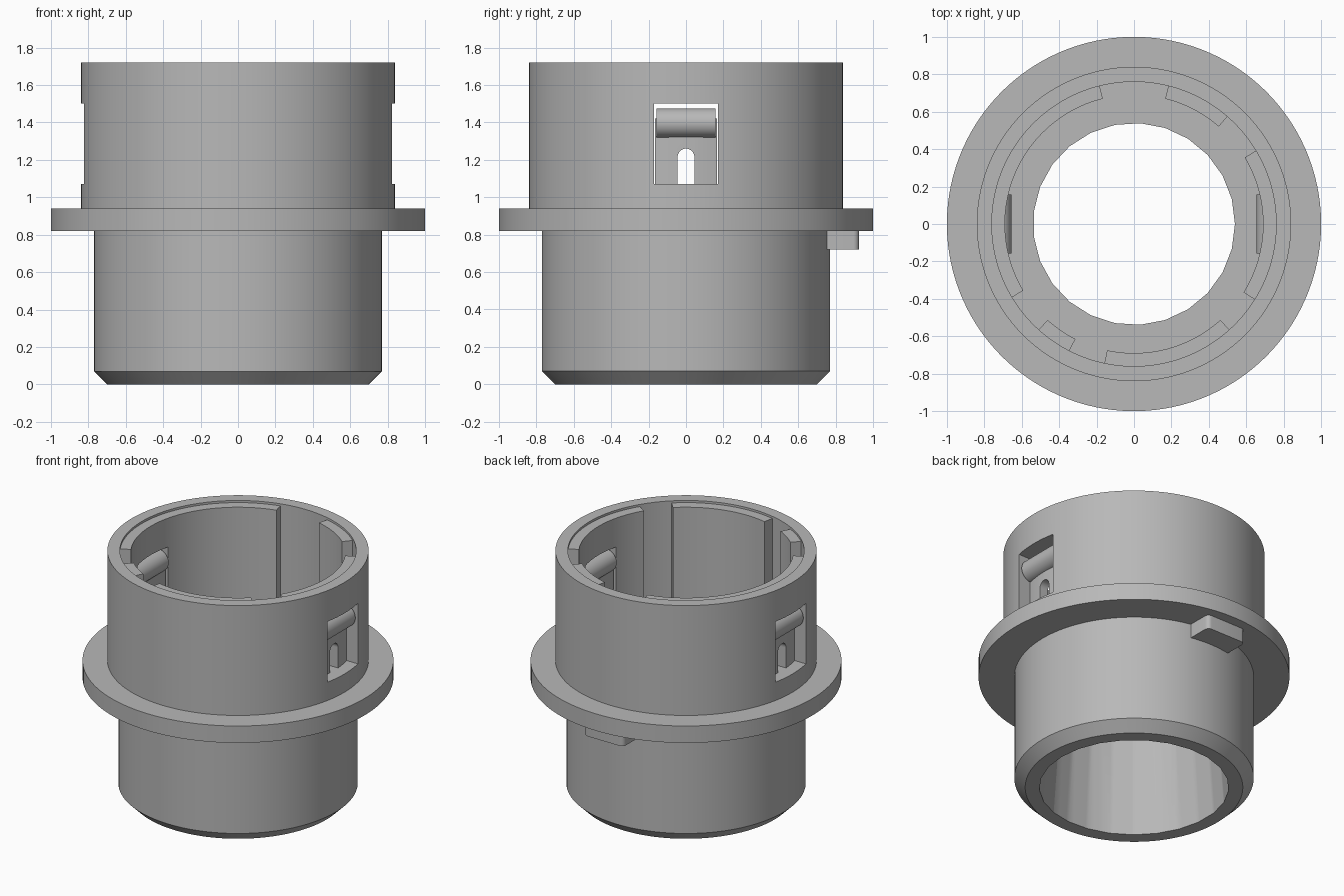
import bpy, bmesh, math
from mathutils import Matrix

if "Cube" in bpy.data.objects:
    bpy.data.objects.remove(bpy.data.objects["Cube"], do_unlink=True)

grey = bpy.data.materials.new("plain_grey")
grey.use_nodes = True
grey.diffuse_color = (0.48, 0.48, 0.48, 1)
grey.node_tree.nodes["Principled BSDF"].inputs["Base Color"].default_value = (0.48, 0.48, 0.48, 1)


def finish(name, bm):
    bmesh.ops.recalc_face_normals(bm, faces=bm.faces)
    mesh = bpy.data.meshes.new(name)
    bm.to_mesh(mesh)
    bm.free()
    mesh.materials.append(grey)
    ob = bpy.data.objects.new(name, mesh)
    bpy.context.collection.objects.link(ob)
    return ob


def activate(ob):
    bpy.ops.object.select_all(action='DESELECT')
    ob.select_set(True)
    bpy.context.view_layer.objects.active = ob


def smooth(ob):
    activate(ob)
    bpy.ops.object.shade_smooth_by_angle(angle=math.radians(30))


def cut(ob, cutter):
    activate(ob)
    mod = ob.modifiers.new("cut", 'BOOLEAN')
    mod.operation = 'DIFFERENCE'
    mod.solver = 'EXACT'
    mod.object = cutter
    bpy.ops.object.modifier_apply(modifier=mod.name)


def lathe(name, profile, steps):
    bm = bmesh.new()
    verts = [bm.verts.new((r, 0, z)) for r, z in profile]
    edges = [bm.edges.new(p) for p in zip(verts, verts[1:])]
    bmesh.ops.spin(bm, geom=verts + edges, cent=(0, 0, 0), axis=(0, 0, 1),
                   angle=math.tau, steps=steps)
    bmesh.ops.remove_doubles(bm, verts=bm.verts, dist=1e-4)
    return finish(name, bm)


def arc_block(name, start, end, r_in, r_out, z0, z1):
    """Curved block between two angles in degrees."""
    bm = bmesh.new()
    section = [bm.verts.new((r, 0, z)) for r, z in
               ((r_in, z0), (r_out, z0), (r_out, z1), (r_in, z1))]
    face = bm.faces.new(section)
    bmesh.ops.rotate(bm, verts=section, matrix=Matrix.Rotation(math.radians(start), 3, 'Z'))
    # keep the starting cap, then sweep a copy of it
    sweep = bmesh.ops.duplicate(bm, geom=[face])["geom"]
    bmesh.ops.spin(bm, geom=sweep, cent=(0, 0, 0), axis=(0, 0, 1),
                   angle=math.radians(end - start), steps=max(4, round((end - start) / 4)))
    bmesh.ops.remove_doubles(bm, verts=bm.verts, dist=1e-4)
    # drop the doubled cap if the sweep left one
    seen = set()
    for f in list(bm.faces):
        key = frozenset(v.index for v in f.verts)
        if key in seen and -1 not in key:
            bm.faces.remove(f)
        seen.add(key)
    return finish(name, bm)


def box(name, x0, x1, y0, y1, z0, z1):
    bm = bmesh.new()
    bmesh.ops.create_cube(bm, size=1)
    bmesh.ops.scale(bm, vec=(x1 - x0, y1 - y0, z1 - z0), verts=bm.verts)
    bmesh.ops.translate(bm, vec=((x0 + x1) / 2, (y0 + y1) / 2, (z0 + z1) / 2), verts=bm.verts)
    return finish(name, bm)


def rod(name, radius, length, axis, center, sides=48):
    bm = bmesh.new()
    turn = Matrix.Rotation(math.pi / 2, 4, 'Y' if axis == 'X' else 'X')
    bmesh.ops.create_cone(bm, cap_ends=True, segments=sides, radius1=radius, radius2=radius,
                          depth=length, matrix=Matrix.Translation(center) @ turn)
    return finish(name, bm)


# Cutters
window = box("window_cutter", -1.2, 1.2, -0.17, 0.17, 1.07, 1.5)
arch_slot = box("arch_slot_cutter", -1.2, 1.2, -0.045, 0.045, 1.0, 1.215)
arch_top = rod("arch_top_cutter", 0.045, 2.4, 'X', (0, 0, 1.215))
bore = lathe("bore_cutter", [(0, -0.01), (0.61, -0.01), (0.535, 1.0), (0, 1.0)], 25)
cutters = [window, arch_slot, arch_top, bore]

# Turned body with flange, chamfered spigot and socket
body = lathe("flanged_body", [(0, 0), (0.7, 0), (0.77, 0.07), (0.77, 0.82), (1, 0.82),
                              (1, 0.94), (0.84, 0.94), (0.84, 1.72), (0.76, 1.72),
                              (0.76, 0.94), (0, 0.94)], 120)
cut(body, bore)
cut(body, window)
smooth(body)

# Liner segments inside the socket
for i, (a, b) in enumerate([(-32, 31), (49, 76), (104, 211), (228, 243), (258, 312)]):
    liner = arc_block(f"liner_segment_{i + 1}", a, b, 0.69, 0.765, 0.93, 1.705)
    if b - a > 60:
        cut(liner, window)
    smooth(liner)

# Spring clips in the two windows: slotted tongue with a rounded head
half = math.degrees(math.asin(0.157 / 0.72))
for side, mid in (("left", 0), ("right", 180)):
    tongue = arc_block(f"clip_tongue_{side}", mid - half, mid + half, 0.69, 0.755, 1.05, 1.42)
    cut(tongue, arch_slot)
    cut(tongue, arch_top)
    smooth(tongue)
    x = 0.733 * (1 if mid == 0 else -1)
    smooth(rod(f"clip_head_{side}", 0.078, 0.315, 'Y', (x, 0, 1.397)))

# Locating tab below the flange at the back
tab = box("locating_tab", -0.155, 0.155, 0.74, 0.925, 0.72, 0.83)
bm = bmesh.new()
bm.from_mesh(tab.data)
corners = [e for e in bm.edges if all(v.co.y > 0.9 for v in e.verts)
           and abs(e.verts[0].co.z - e.verts[1].co.z) > 0.05]
bmesh.ops.bevel(bm, geom=corners, offset=0.03, segments=5, profile=0.5, affect='EDGES')
bm.to_mesh(tab.data)
bm.free()
smooth(tab)

for c in cutters:
    bpy.data.objects.remove(c, do_unlink=True)
